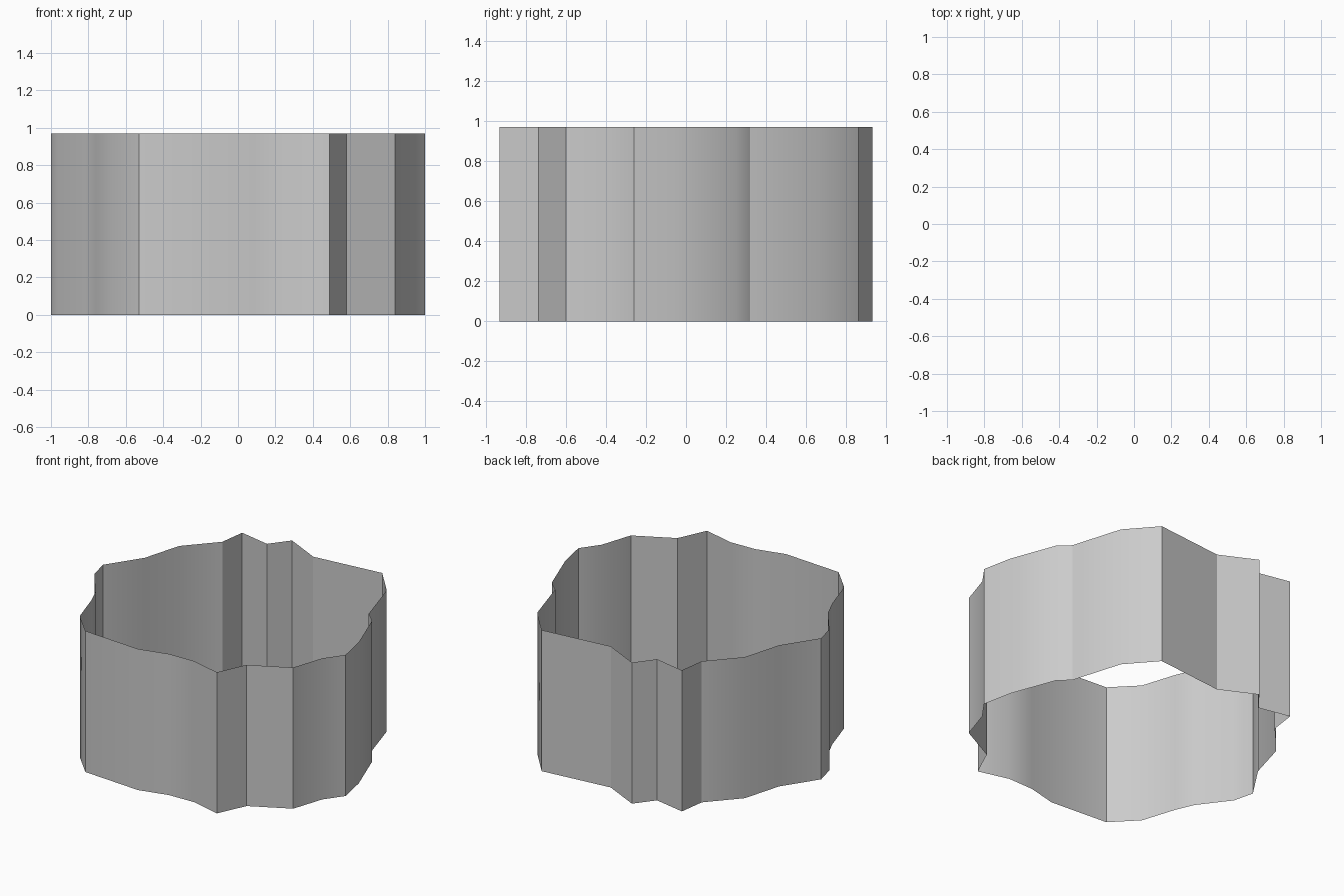
import bpy, bmesh

if "Cube" in bpy.data.objects:
    bpy.data.objects.remove(bpy.data.objects["Cube"])

HEIGHT = 0.97

# Wavy closed outline seen from above, counter-clockwise
OUTLINE = [
    (-0.53, -0.90), (-0.11, -0.93), (0.09, -0.88), (0.28, -0.875), (0.49, -0.93),
    (0.58, -0.735), (0.84, -0.60), (0.91, -0.385), (1.00, -0.26), (0.96, -0.06),
    (0.845, 0.25), (0.77, 0.32), (0.665, 0.665), (0.495, 0.86), (0.005, 0.81),
    (-0.24, 0.93), (-0.34, 0.80), (-0.56, 0.845), (-0.585, 0.665), (-0.77, 0.46),
    (-0.845, 0.195), (-1.00, -0.04), (-0.965, -0.18), (-0.815, -0.38),
    (-0.76, -0.505), (-0.685, -0.74),
]

# Open thin wall: bottom loop extruded straight up, no caps
bm = bmesh.new()
base = [bm.verts.new((x, y, 0)) for x, y in OUTLINE]
edges = [bm.edges.new((base[i - 1], base[i])) for i in range(len(base))]
result = bmesh.ops.extrude_edge_only(bm, edges=edges)
top = [v for v in result["geom"] if isinstance(v, bmesh.types.BMVert)]
bmesh.ops.translate(bm, verts=top, vec=(0, 0, HEIGHT))

# Make every face point outwards
bm.normal_update()
for f in bm.faces:
    mids = [v.co for v in f.verts if v.co.z < 0.01]
    a, b = sorted(mids, key=lambda p: p.to_2d().angle_signed((1, 0)))
    if f.normal.dot((a + b) / 2) < 0:
        f.normal_flip()

mesh = bpy.data.meshes.new("wavy_wall")
bm.to_mesh(mesh)
bm.free()
wall = bpy.data.objects.new("wavy_wall", mesh)
bpy.context.collection.objects.link(wall)

# Smooth gentle bends, keep corners sharp
bpy.context.view_layer.objects.active = wall
wall.select_set(True)
bpy.ops.object.shade_smooth_by_angle()
